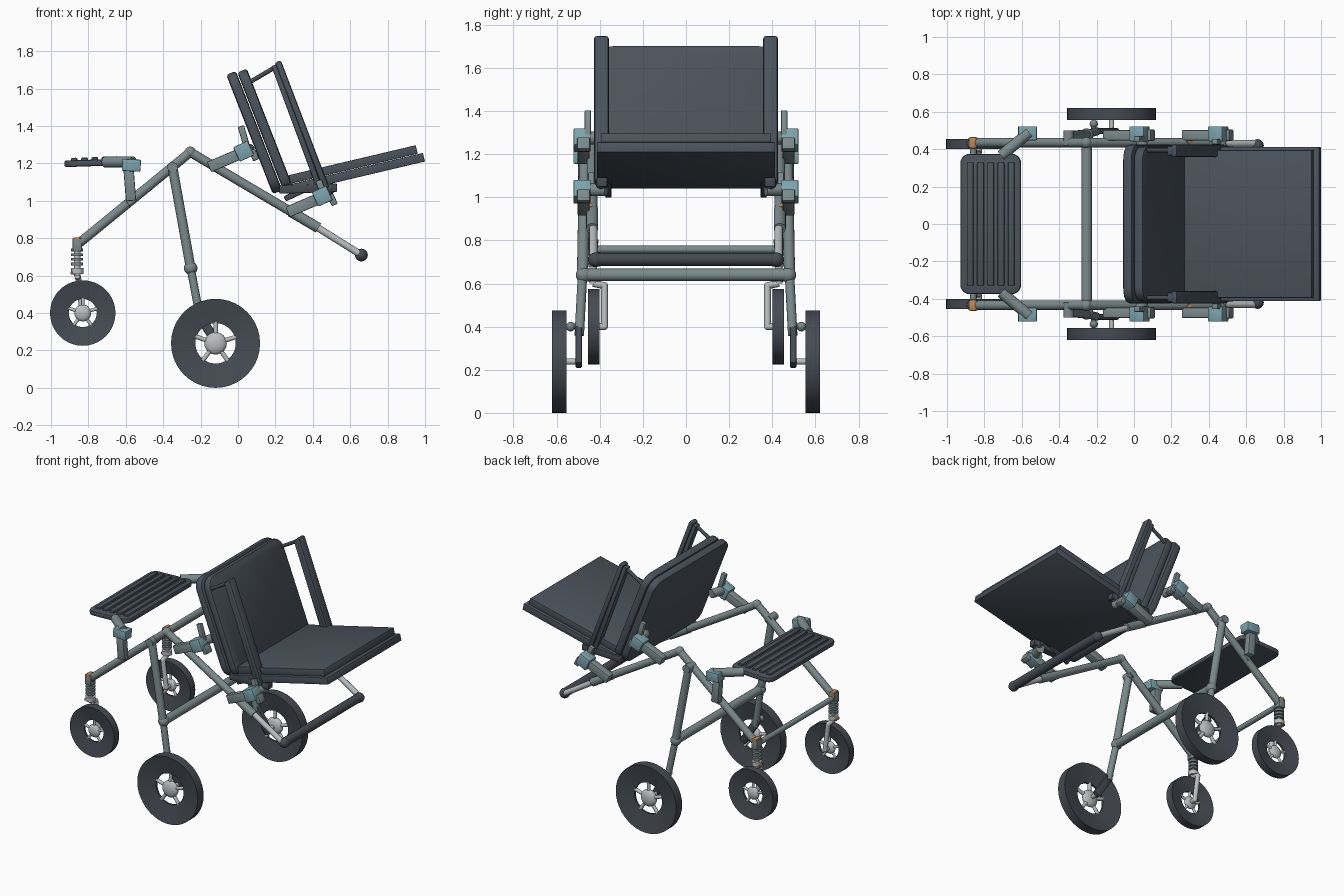
import bpy, bmesh, math
from mathutils import Vector, Matrix

cube = bpy.data.objects.get("Cube")
if cube:
    bpy.data.objects.remove(cube)


def material(name, r, g, b):
    m = bpy.data.materials.new(name)
    m.use_nodes = True
    m.diffuse_color = (r, g, b, 1)
    m.node_tree.nodes["Principled BSDF"].inputs["Base Color"].default_value = (r, g, b, 1)
    return m


SLATE = material("slate upholstery", 0.07, 0.085, 0.105)
RUBBER = material("dark rubber", 0.06, 0.07, 0.085)
STEEL = material("grey green steel", 0.2, 0.255, 0.26)
CYAN = material("pale cyan clamp", 0.2, 0.37, 0.42)
SILVER = material("light silver", 0.5, 0.52, 0.53)
ORANGE = material("orange pin", 0.55, 0.24, 0.08)


def finish(name, bm, mat, smooth=True):
    bmesh.ops.recalc_face_normals(bm, faces=bm.faces)
    me = bpy.data.meshes.new(name)
    bm.to_mesh(me)
    bm.free()
    me.materials.append(mat)
    ob = bpy.data.objects.new(name, me)
    bpy.context.collection.objects.link(ob)
    if smooth:
        bpy.ops.object.select_all(action='DESELECT')
        ob.select_set(True)
        bpy.context.view_layer.objects.active = ob
        bpy.ops.object.shade_smooth_by_angle(angle=math.radians(35))
    return ob


def tube(name, p, q, r, mat, r2=None, sides=16):
    p, q = Vector(p), Vector(q)
    d = q - p
    bm = bmesh.new()
    rot = d.to_track_quat('Z', 'Y').to_matrix().to_4x4()
    bmesh.ops.create_cone(bm, cap_ends=True, segments=sides, radius1=r, radius2=r2 or r,
                          depth=d.length, matrix=Matrix.Translation((p + q) / 2) @ rot)
    return finish(name, bm, mat)


def ball(name, c, r, mat, flat=1):
    bm = bmesh.new()
    bmesh.ops.create_uvsphere(bm, u_segments=20, v_segments=12, radius=r,
                              matrix=Matrix.Translation(c) @ Matrix.Diagonal((1, flat, 1, 1)))
    return finish(name, bm, mat)


def slab(name, c, size, mat, tilt=0, corner=0, edge=0.006, turn=0):
    """Box pitched about y and turned about z, with rounded corners and softened edges."""
    bm = bmesh.new()
    bmesh.ops.create_cube(bm, size=1, matrix=Matrix.Diagonal((*size, 1)))
    if corner:
        ups = [e for e in bm.edges if abs(e.verts[0].co.z - e.verts[1].co.z) > size[2] / 2]
        bmesh.ops.bevel(bm, geom=ups, offset=corner, segments=5, profile=0.5, affect='EDGES')
    if edge:
        rims = [e for e in bm.edges if e.calc_face_angle(0) > 0.6]
        bmesh.ops.bevel(bm, geom=rims, offset=edge, segments=2, profile=0.5, affect='EDGES')
    bm.transform(Matrix.Translation(c) @ Matrix.Rotation(math.radians(turn), 4, 'Z')
                 @ Matrix.Rotation(math.radians(tilt), 4, 'Y'))
    return finish(name, bm, mat)


def beam(name, p, q, depth, width, mat, edge=0.006):
    """Rectangular bar between two points that share the same y."""
    p, q = Vector(p), Vector(q)
    d = q - p
    return slab(name, (p + q) / 2, (d.length, width, depth), mat,
                math.degrees(math.atan2(-d.z, d.x)), edge=edge)


def pipe(name, pts, r, mat):
    for i, (a, b) in enumerate(zip(pts, pts[1:])):
        tube(f"{name}_{i}", a, b, r, mat)
        if i:
            ball(f"{name}_bend_{i}", a, r, mat)


def wheel(name, c, radius, hole, width, hub):
    c = Vector(c)
    w, thin = width / 2, width / 9
    # dished tyre, turned from its cross-section
    bm = bmesh.new()
    section = [(hole, -thin), (radius, -w), (radius, w), (hole, thin)]
    vs = [bm.verts.new((r, y, 0)) for r, y in section]
    es = [bm.edges.new((vs[i], vs[(i + 1) % 4])) for i in range(4)]
    bmesh.ops.spin(bm, geom=vs + es, cent=(0, 0, 0), axis=(0, 1, 0),
                   angle=math.tau, steps=40, use_merge=True)
    bmesh.ops.remove_doubles(bm, verts=bm.verts, dist=0.0001)
    bm.transform(Matrix.Translation(c))
    finish(name + "_tyre", bm, RUBBER)
    ball(name + "_hub", c, hub, SILVER, 0.5)
    for i in range(5):
        a = math.tau * i / 5 + 0.3
        d = Vector((math.cos(a), 0, math.sin(a)))
        tube(f"{name}_spoke_{i}", c + d * hub * 0.7, c + d * (hole + 0.005), hub * 0.2, SILVER)


for s, side in ((1, "left"), (-1, "right")):
    def P(x, y, z):
        return Vector((x, s * y, z))

    def n(part):
        return f"{side}_{part}"

    # Wheels
    wheel(n("large_wheel"), P(-0.12, 0.588, 0.238), 0.238, 0.108, 0.066, 0.06)
    wheel(n("caster_wheel"), P(-0.83, 0.428, 0.4), 0.175, 0.075, 0.055, 0.045)

    # Main frame tubes
    apex, nose = P(-0.255, 0.435, 1.26), P(-0.86, 0.435, 0.765)
    tube(n("rear_tube"), nose, apex, 0.025, STEEL)
    tube(n("front_tube"), apex, P(0.43, 0.435, 0.855), 0.025, STEEL)
    tube(n("tube_sleeve"), P(0.28, 0.435, 0.943), P(0.43, 0.435, 0.855), 0.028, STEEL)
    tube(n("extension_tube"), P(0.42, 0.43, 0.86), P(0.66, 0.43, 0.71), 0.019, SILVER)
    ball(n("apex_joint"), apex, 0.03, STEEL)
    ball(n("bar_knob"), P(0.66, 0.42, 0.71), 0.034, RUBBER)

    # Leg and axle of the large wheel
    tube(n("leg"), P(-0.35, 0.47, 1.18), P(-0.253, 0.48, 0.64), 0.026, STEEL)
    tube(n("lower_leg"), P(-0.253, 0.48, 0.64), P(-0.2, 0.495, 0.36), 0.022, STEEL)
    tube(n("leg_pivot"), P(-0.35, 0.42, 1.18), P(-0.35, 0.5, 1.18), 0.028, STEEL)
    ball(n("leg_joint"), P(-0.253, 0.475, 0.64), 0.036, STEEL)
    beam(n("axle_arm"), P(-0.21, 0.497, 0.39), P(-0.1, 0.497, 0.22), 0.05, 0.03, RUBBER)
    tube(n("axle"), P(-0.12, 0.485, 0.238), P(-0.12, 0.588, 0.238), 0.014, SILVER)
    tube(n("brake_pin"), P(-0.215, 0.48, 0.4), P(-0.215, 0.54, 0.4), 0.014, STEEL)
    ball(n("brake_knob"), P(-0.215, 0.535, 0.4), 0.022, STEEL)

    # Sprung caster post
    slab(n("caster_collar"), P(-0.86, 0.435, 0.765), (0.05, 0.055, 0.07), STEEL)
    slab(n("caster_pin"), P(-0.86, 0.435, 0.795), (0.035, 0.06, 0.02), ORANGE)
    tube(n("caster_post"), P(-0.86, 0.43, 0.6), P(-0.86, 0.43, 0.76), 0.018, SILVER)
    for i in range(4):
        z = 0.655 + i * 0.025
        tube(f"{side}_spring_ring_{i}", P(-0.86, 0.43, z), P(-0.86, 0.43, z + 0.014), 0.032, STEEL)
    tube(n("spring_seat"), P(-0.86, 0.43, 0.61), P(-0.86, 0.43, 0.64), 0.034, SILVER)
    slab(n("spring_pin"), P(-0.88, 0.43, 0.615), (0.03, 0.045, 0.018), ORANGE)
    pipe(n("fork"), [P(-0.86, 0.43, 0.6), P(-0.855, 0.378, 0.59), P(-0.83, 0.378, 0.4),
                     P(-0.83, 0.43, 0.4)], 0.016, SILVER)

    # Rear rest supports
    beam(n("rest_post"), P(-0.572, 0.475, 1.0), P(-0.585, 0.475, 1.17), 0.055, 0.05, STEEL)
    slab(n("rest_clamp"), P(-0.57, 0.485, 1.19), (0.1, 0.075, 0.065), CYAN, tilt=3)
    tube(n("rest_arm"), P(-0.56, 0.49, 1.207), P(-0.71, 0.365, 1.207), 0.03, STEEL)
    slab(n("rest_pin"), P(-0.57, 0.44, 1.0), (0.05, 0.045, 0.035), STEEL, tilt=-39)

    # Clamps that carry the backrest and the seat
    for part, x, z in (("back", 0.03, 1.265), ("seat", 0.45, 1.025)):
        beam(n(part + "_bracket"), P(x - 0.185, 0.475, z - 0.085), P(x - 0.01, 0.475, z - 0.01),
             0.06, 0.055, STEEL)
        slab(n(part + "_clamp"), P(x, 0.482, z), (0.085, 0.08, 0.085), CYAN, tilt=-25)
        slab(n(part + "_clamp_lug"), P(x + 0.055, 0.475, z - 0.02), (0.035, 0.06, 0.06), STEEL, tilt=-25)
        tube(n(part + "_clamp_tube"), P(x, 0.47, z + 0.01), P(x + 0.03, 0.37, z + 0.01), 0.03, STEEL)
        slab(n(part + "_pin"), P(x - 0.16, 0.445, z - 0.075), (0.035, 0.025, 0.04), ORANGE, tilt=30)
    beam(n("back_plate"), P(0.015, 0.455, 1.4), P(0.05, 0.455, 1.28), 0.035, 0.03, STEEL)
    beam(n("seat_plate"), P(0.43, 0.44, 1.11), P(0.46, 0.44, 1.03), 0.035, 0.03, STEEL)

    # Armrest, swung up in line with the backrest
    beam(n("armrest"), P(0.213, 0.392, 1.745), P(0.472, 0.392, 1.065), 0.035, 0.068, SLATE, 0.012)
    beam(n("armrest_backing"), P(0.192, 0.392, 1.725), P(0.435, 0.392, 1.07), 0.03, 0.05, SLATE)
    tube(n("armrest_link"), P(0.03, 0.395, 1.615), P(0.2, 0.395, 1.715), 0.012, RUBBER)
    beam(n("armrest_base"), P(0.22, 0.39, 1.06), P(0.53, 0.39, 1.07), 0.045, 0.05, RUBBER)
    ball(n("armrest_pivot"), P(0.49, 0.39, 1.065), 0.03, RUBBER)
    beam(n("seat_rail"), P(0.25, 0.36, 1.01), P(0.4, 0.36, 1.08), 0.03, 0.03, RUBBER)

# Cross bars
tube("leg_cross_bar", (-0.253, -0.47, 0.64), (-0.253, 0.47, 0.64), 0.029, STEEL)
tube("caster_cross_bar", (-0.86, -0.43, 0.758), (-0.86, 0.43, 0.758), 0.018, STEEL)
tube("front_bar", (0.66, -0.425, 0.712), (0.66, 0.425, 0.712), 0.03, RUBBER)

# Backrest shell and cushion
slab("backrest_shell", (0.087, 0, 1.365), (0.685, 0.85, 0.055), SLATE, 68.7, 0.08, 0.015)
slab("backrest_cushion", (0.147, 0, 1.375), (0.69, 0.83, 0.055), SLATE, 68.7, 0.08, 0.015)

# Seat base and cushion
slab("seat_base", (0.634, 0, 1.148), (0.74, 0.825, 0.047), SLATE, -13.3, edge=0.003)
slab("seat_cushion", (0.615, 0, 1.194), (0.7, 0.79, 0.047), SLATE, -13.3, edge=0.003)

# Rear rest with raised ribs
slab("rear_rest", (-0.766, 0, 1.203), (0.325, 0.75, 0.035), SLATE, -2, 0.05, 0.01)
for i in range(5):
    x = -0.876 + i * 0.055
    slab(f"rest_rib_{i}", (x, 0, 1.219 + i * 0.002), (0.036, 0.66, 0.022), SLATE, -2, edge=0.008)
